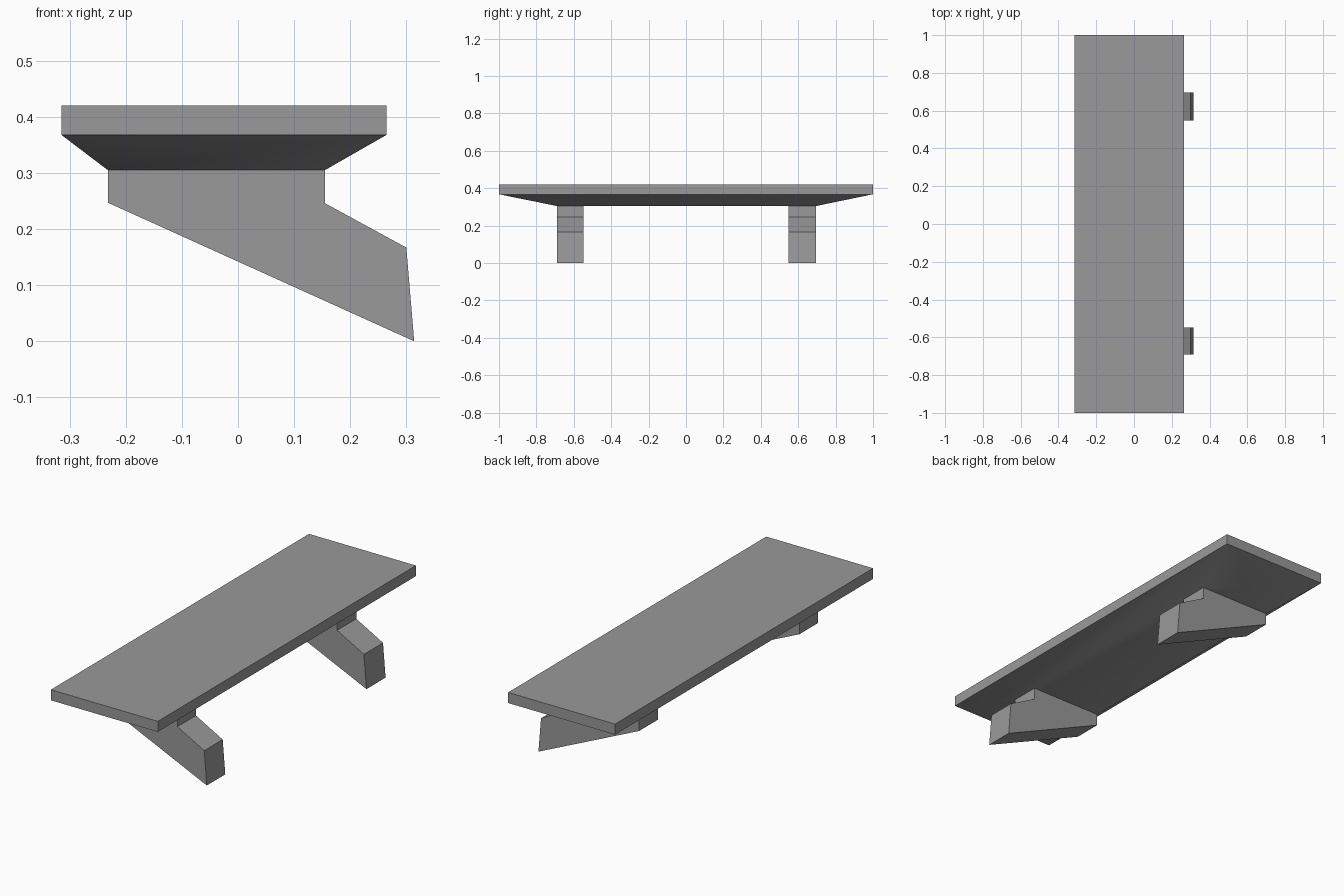
import bpy
import bmesh

default = bpy.data.objects.get("Cube")
if default:
    bpy.data.objects.remove(default, do_unlink=True)

grey = bpy.data.materials.new("plain grey")
grey.use_nodes = True
grey.diffuse_color = (0.32, 0.32, 0.32, 1)
grey.node_tree.nodes["Principled BSDF"].inputs["Base Color"].default_value = grey.diffuse_color


def loft(name, rings):
    """Closed solid through rings of equal point count."""
    bm = bmesh.new()
    loops = [[bm.verts.new(p) for p in ring] for ring in rings]
    for a, b in zip(loops, loops[1:]):
        n = len(a)
        for i in range(n):
            j = (i + 1) % n
            bm.faces.new((a[i], a[j], b[j], b[i]))
    bm.faces.new(loops[0])
    bm.faces.new(loops[-1])
    bmesh.ops.recalc_face_normals(bm, faces=bm.faces)
    mesh = bpy.data.meshes.new(name)
    bm.to_mesh(mesh)
    bm.free()
    mesh.materials.append(grey)
    obj = bpy.data.objects.new(name, mesh)
    bpy.context.collection.objects.link(obj)
    return obj


def rectangle(x0, x1, y0, y1, z):
    return [(x0, y0, z), (x1, y0, z), (x1, y1, z), (x0, y1, z)]


# Board with a tapered, softly shaded underside
board = loft("bench_board", [
    rectangle(-0.232, 0.155, -0.69, 0.695, 0.305),
    rectangle(-0.315, 0.265, -1, 1, 0.368),
    rectangle(-0.315, 0.265, -1, 1, 0.42),
])
bpy.ops.object.select_all(action="DESELECT")
board.select_set(True)
bpy.context.view_layer.objects.active = board
bpy.ops.object.shade_smooth_by_angle(angle=0.7)

# Slanted support brackets
profile = [(-0.232, 0.305), (0.155, 0.305), (0.155, 0.246),
           (0.30, 0.167), (0.314, 0), (-0.232, 0.247)]
for name, y0, y1 in (("front_bracket", -0.69, -0.547),
                     ("back_bracket", 0.547, 0.695)):
    loft(name, [[(x, y, z) for x, z in profile] for y in (y0, y1)])
